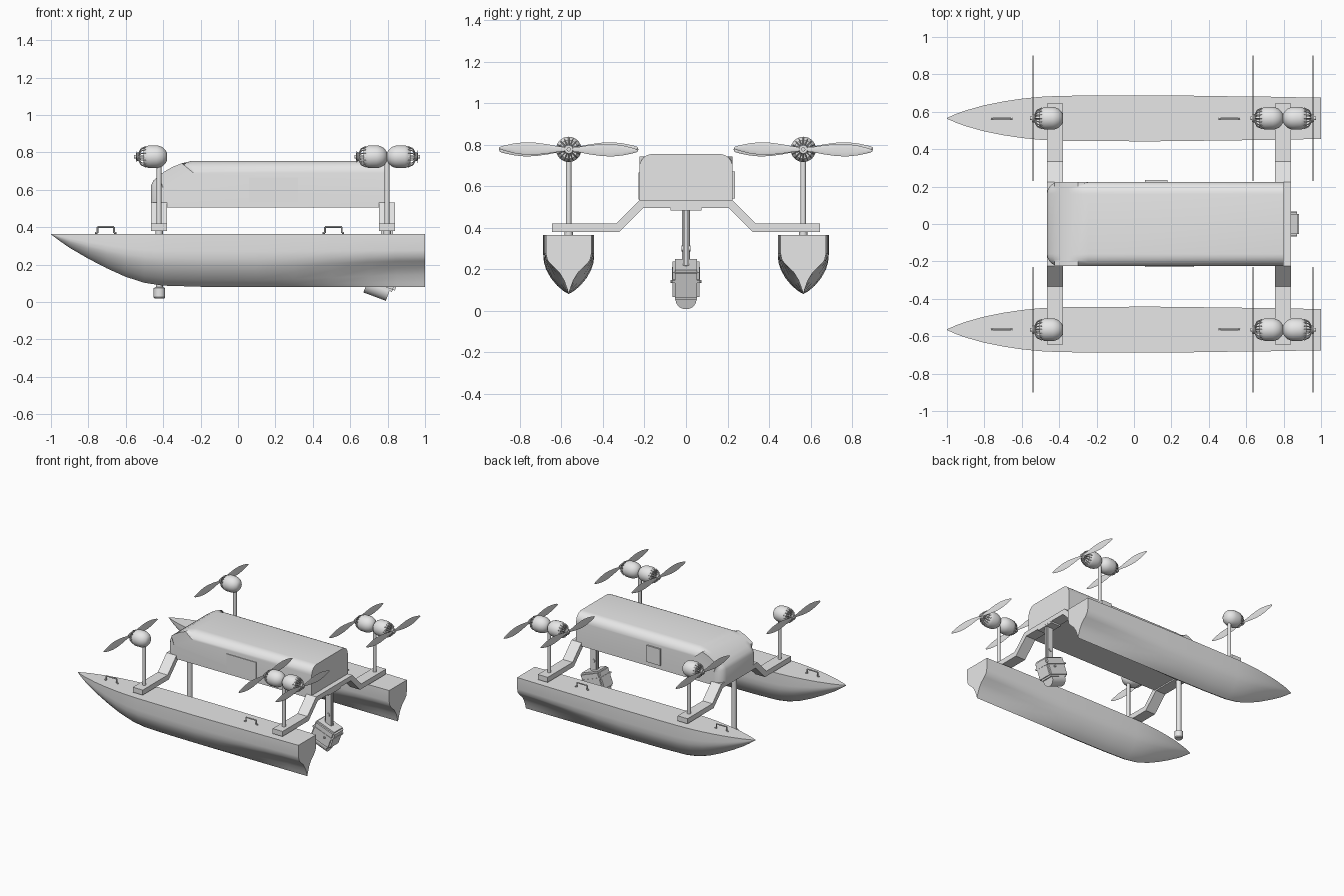
import bpy, bmesh, math
from mathutils import Matrix, Vector

cube = bpy.data.objects.get("Cube")
if cube:
    bpy.data.objects.remove(cube, do_unlink=True)

grey = bpy.data.materials.new("plain grey")
grey.use_nodes = True
grey.diffuse_color = (0.8, 0.8, 0.8, 1)
grey.node_tree.nodes["Principled BSDF"].inputs["Base Color"].default_value = (0.8, 0.8, 0.8, 1)


def finish(name, bm, angle=35):
    bmesh.ops.recalc_face_normals(bm, faces=bm.faces[:])
    mesh = bpy.data.meshes.new(name)
    bm.to_mesh(mesh)
    bm.free()
    mesh.materials.append(grey)
    mesh.shade_smooth()
    mesh.set_sharp_from_angle(angle=math.radians(angle))
    obj = bpy.data.objects.new(name, mesh)
    bpy.context.collection.objects.link(obj)
    return obj


def add_loft(bm, rings):
    """Skin a list of closed rings and cap both ends."""
    loops = [[bm.verts.new(p) for p in ring] for ring in rings]
    n = len(loops[0])
    for a, b in zip(loops, loops[1:]):
        for i in range(n):
            j = (i + 1) % n
            bm.faces.new((a[i], a[j], b[j], b[i]))
    bm.faces.new(loops[0])
    bm.faces.new(loops[-1])


def add_lathe(bm, profile, start, axis, sides=24):
    """Turn (distance, radius) points around an axis."""
    rot = Vector(axis).to_track_quat('Z', 'Y')
    rings = []
    for d, r in profile:
        ring = []
        for i in range(sides):
            a = math.tau * i / sides
            ring.append(Vector(start) + rot @ Vector((r * math.cos(a), r * math.sin(a), d)))
        rings.append(ring)
    add_loft(bm, rings)


def add_rod(bm, p, q, r, sides=16):
    d = Vector(q) - Vector(p)
    add_lathe(bm, [(0, r), (d.length, r)], p, d, sides)


def rod(name, p, q, r, sides=16):
    bm = bmesh.new()
    add_rod(bm, p, q, r, sides)
    return finish(name, bm)


def prism(name, pts, axis, lo, hi, bevel=None):
    """Extrude a 2D outline along x or y; bevel is an edge rule with a radius."""
    bm = bmesh.new()
    put = (lambda t, a, b: (t, a, b)) if axis == 'X' else (lambda t, a, b: (a, t, b))
    add_loft(bm, [[put(t, *p) for p in pts] for t in (lo, hi)])
    if bevel:
        rule, radius = bevel
        bmesh.ops.bevel(bm, geom=[e for e in bm.edges if rule(e)], offset=radius,
                        segments=6, profile=0.5, affect='EDGES')
    return finish(name, bm)


def box(name, center, size, tilt=0, bevel=0):
    bm = bmesh.new()
    bmesh.ops.create_cube(bm, size=1)
    bmesh.ops.scale(bm, vec=size, verts=bm.verts)
    if bevel:
        bmesh.ops.bevel(bm, geom=bm.edges[:], offset=bevel, segments=2, affect='EDGES')
    bm.transform(Matrix.Translation(center) @ Matrix.Rotation(tilt, 4, 'Y'))
    return finish(name, bm)


# Main measures
DECK, SIDE, MOTOR_Z = 0.365, 0.565, 0.777
FRONT_X, REAR_X = -0.42, 0.797

# Hulls: stations of (x, half width, keel height), section changes towards the stern
stations = [(-1, .002, .362), (-.95, .024, .325), (-.9, .042, .29), (-.8, .07, .232),
            (-.7, .09, .18), (-.6, .105, .135), (-.5, .115, .103), (-.4, .12, .088),
            (-.2, .122, .082), (.1, .123, .08), (.3, .121, .08), (.5, .118, .08),
            (.7, .116, .08), (.85, .113, .08), (1, .11, .08)]
full = [(1, 0), (1, .33), (.97, .47), (.88, .59), (.7, .73), (.45, .86), (.2, .95)]
hollow = [(1, 0), (1, .31), (.93, .43), (.75, .51), (.42, .63), (.2, .77), (.07, .91)]


def hull_ring(x, half, keel, y):
    k = min(1, max(0, (x - .1) / .9))
    k = k * k * (3 - 2 * k)
    pts = [(a + (c - a) * k, b + (d - b) * k) for (a, b), (c, d) in zip(full, hollow)]
    outline = pts + [(0, 1)] + [(-w, d) for w, d in reversed(pts)]
    return [(x, y + w * half, DECK - d * (DECK - keel)) for w, d in outline]


for s, label in ((-1, "front"), (1, "back")):
    bm = bmesh.new()
    add_loft(bm, [hull_ring(*st, s * SIDE) for st in stations])
    finish(label + "_hull", bm, 40)

    # Deck handles
    for x in (-.707, .51):
        bm = bmesh.new()
        y = s * SIDE
        path = [(x - .058, y, .37), (x - .045, y, .37), (x - .045, y, .402),
                (x + .045, y, .402), (x + .045, y, .37), (x + .058, y, .37)]
        for p, q in zip(path, path[1:]):
            add_rod(bm, p, q, .005, 8)
        finish(label + "_deck_handle", bm)

# Cabin: side outline extruded across, rounded along the sides of its roof and nose
outline = [(-.465, .505), (-.465, .625), (-.452, .65), (-.425, .675), (-.39, .7),
           (-.35, .723), (-.3, .742), (-.245, .755), (.8, .755), (.8, .505)]


def roof_edge(e):
    a, b = (v.co for v in e.verts)
    return (abs(a.y - b.y) < .01 and max(a.z, b.z) > .51 and min(a.x, b.x) < .79)


prism("cabin", outline, 'Y', -.225, .225, (roof_edge, .065))
box("right_side_panel", (.19, -.227, .6), (.26, .006, .13))
box("left_side_panel", (.12, .23, .605), (.12, .012, .13))

# Gull-shaped cross arms joining the hulls
half_top = [(.225, .532), (.335, .42), (.645, .42)]
half_low = [(.645, .38), (.32, .38), (.205, .495)]
half_arm = half_top + half_low
arm = half_arm + [(-y, z) for y, z in reversed(half_arm)]
for label, x in (("bow", FRONT_X - .002), ("stern", REAR_X)):
    prism(label + "_cross_arm", arm, 'X', x - .043, x + .043)
    for s in (-1, 1):
        rod(label + "_motor_post", (x, s * SIDE, .36), (x, s * SIDE, MOTOR_Z), .013)
        rod(label + "_post_foot", (x, s * SIDE, .36), (x, s * SIDE, .381), .02)

# Motors with open spoked noses and two-bladed propellers
motor_profile = [(0, .022), (.008, .036), (.022, .05), (.04, .058), (.055, .061),
                 (.095, .061), (.112, .055), (.125, .044)]
blade = [(.012, .01), (.05, .013), (.1, .022), (.16, .029), (.21, .03),
         (.26, .024), (.3, .015), (.325, .008), (.335, .002)]


def motor(label, x, y, d, tilt):
    start, axis = (x, y, MOTOR_Z), (d, 0, 0)
    bm = bmesh.new()
    add_lathe(bm, motor_profile, start, axis, 32)
    finish(label + "_motor", bm)

    bm = bmesh.new()
    add_rod(bm, (x + d * .12, y, MOTOR_Z), (x + d * .175, y, MOTOR_Z), .01)
    add_lathe(bm, [(.15, .02), (.158, .024), (.166, .02)], start, axis)
    for i in range(16):
        a = math.tau * i / 16
        c, n = math.cos(a), math.sin(a)
        p = [(x + d * t, y + r * c, MOTOR_Z + r * n)
             for t, r in ((.112, .055), (.138, .044), (.152, .016))]
        for q, w in zip(p, p[1:]):
            add_rod(bm, q, w, .003, 6)
    finish(label + "_motor_cage", bm)

    bm = bmesh.new()
    for s in (-1, 1):
        rings = []
        for r, chord in blade:
            ring = []
            for i in range(10):
                a = math.tau * i / 10
                ring.append((.0025 * math.sin(a), s * r, chord * math.cos(a)))
            rings.append(ring)
        add_loft(bm, rings)
    bm.transform(Matrix.Translation((x + d * .161, y, MOTOR_Z)) @ Matrix.Rotation(tilt, 4, 'X'))
    finish(label + "_propeller", bm)


for s in (-1, 1):
    motor("bow", FRONT_X + .04, s * SIDE, -1, 0)
    motor("stern_inner", REAR_X, s * SIDE, -1, .02)
    motor("stern_outer", REAR_X, s * SIDE, 1, -.02)

# Sensor pole below the bow arm
bm = bmesh.new()
add_lathe(bm, [(0, .026), (.006, .031), (.055, .031), (.06, .019), (.48, .019)],
          (FRONT_X, 0, .02), (0, 0, 1))
finish("sensor_pole", bm)

# Tilted pod on a strut below the stern arm
TILT = math.radians(20.5)
box("pod_mount_plate", (REAR_X, 0, .49), (.085, .15, .014))
box("pod_strut", (.797, 0, .35), (.065, .03, .28), 0, .008)
rod("strut_bolt", (.797, -.022, .3), (.797, .022, .3), .014)
box("pod_housing", (.777, 0, .152), (.178, .13, .15), TILT, .012)
box("pod_lid_rim", (.784, 0, .172), (.184, .136, .012), TILT)
axis = Vector((math.cos(TILT), 0, -math.sin(TILT)))
mid = Vector((.748, 0, .076))
rod("pod_barrel", mid - axis * .064, mid + axis * .064, .05, 32)
for s in (-1, 1):
    rod("pod_clamp_pin", (.8, s * .06, .14), (.8, s * .075, .14), .008, 10)
